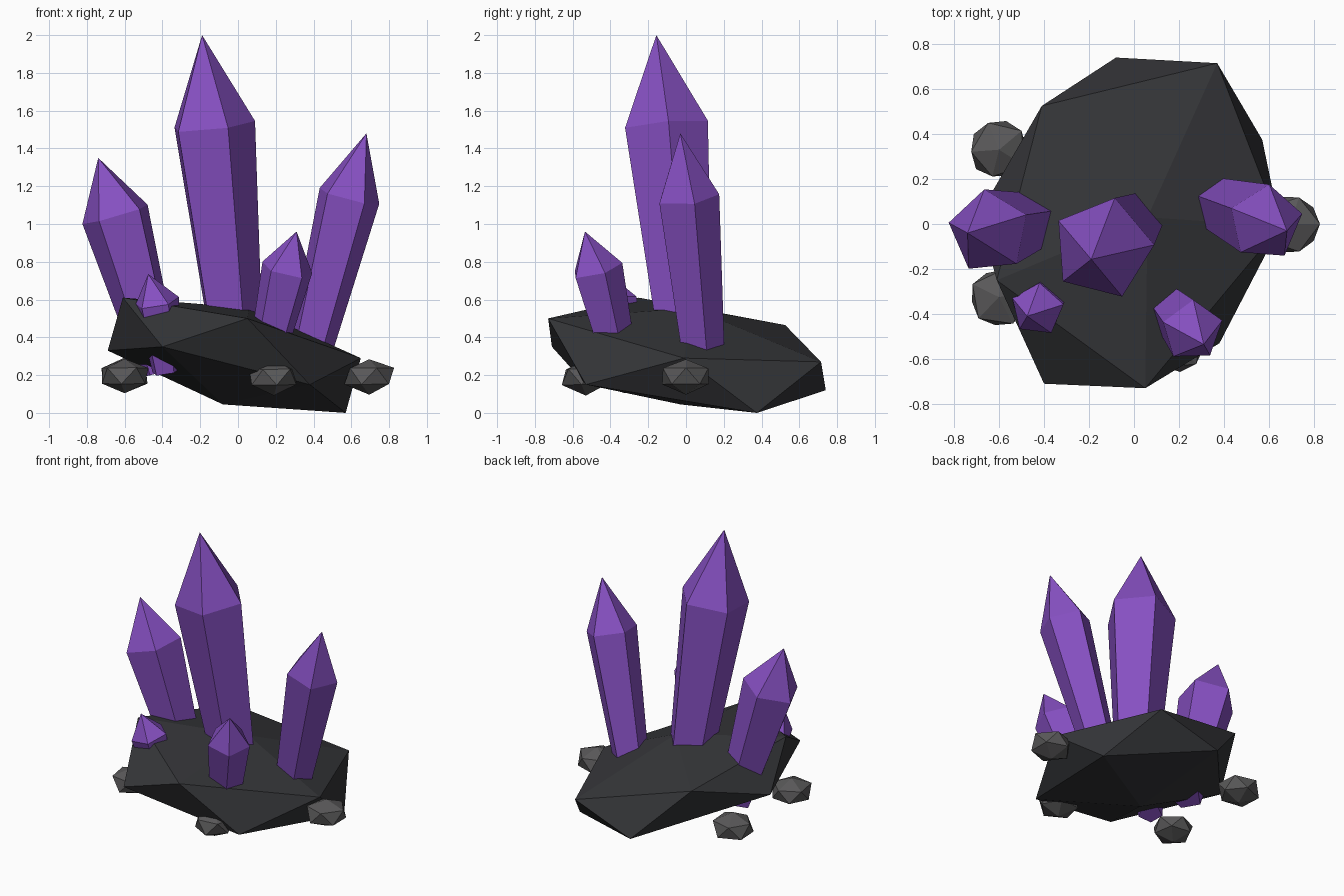
import bpy, bmesh, math, random
from mathutils import Vector, Matrix

if "Cube" in bpy.data.objects:
    bpy.data.objects.remove(bpy.data.objects["Cube"])

random.seed(4)


def material(name, rgb):
    m = bpy.data.materials.new(name)
    m.diffuse_color = (*rgb, 1)
    m.use_nodes = True
    m.node_tree.nodes["Principled BSDF"].inputs["Base Color"].default_value = m.diffuse_color
    return m


PURPLE = material("purple_crystal", (0.24, 0.08, 0.54))
DARK = material("dark_stone", (0.035, 0.036, 0.04))
GREY = material("grey_stone", (0.10, 0.098, 0.10))


def finish(name, bm, mat):
    bmesh.ops.recalc_face_normals(bm, faces=bm.faces)
    me = bpy.data.meshes.new(name)
    bm.to_mesh(me)
    bm.free()
    me.materials.append(mat)
    ob = bpy.data.objects.new(name, me)
    bpy.context.collection.objects.link(ob)
    return ob


# Base rock: an irregular icosahedron, two staggered rings of five and two poles
def base_rock():
    bm = bmesh.new()
    top = bm.verts.new((0.06, 0.03, 0.555))
    bottom = bm.verts.new((-0.08, -0.03, 0.045))
    up = [bm.verts.new(p) for p in (
        (0.05, -0.73, 0.50), (0.65, -0.01, 0.29), (0.37, 0.715, 0.27),
        (-0.41, 0.525, 0.465), (-0.61, -0.25, 0.61))]
    low = [bm.verts.new(p) for p in (
        (0.38, -0.53, 0.15), (0.57, 0.375, 0.0), (-0.08, 0.74, 0.12),
        (-0.69, 0.04, 0.33), (-0.40, -0.71, 0.35))]
    for i in range(5):
        j = (i + 1) % 5
        bm.faces.new((top, up[i], up[j]))
        bm.faces.new((up[i], low[i], up[j]))
        bm.faces.new((low[i], low[j], up[j]))
        bm.faces.new((bottom, low[j], low[i]))
    finish("base_rock", bm, DARK)


# Crystal: five-sided shaft widening from the foot to the shoulder, then a point
def crystal(name, foot, shoulder, tip, r_foot, r_shoulder, phase):
    foot, shoulder, tip = Vector(foot), Vector(shoulder), Vector(tip)
    turn = Vector((0, 0, 1)).rotation_difference(tip - foot)
    bm = bmesh.new()

    def ring(centre, r):
        angles = [math.radians(phase + 72 * i) for i in range(5)]
        return [bm.verts.new(centre + turn @ Vector((r * math.cos(a), r * math.sin(a), 0)))
                for a in angles]

    a, b = ring(foot, r_foot), ring(shoulder, r_shoulder)
    point = bm.verts.new(tip)
    bm.faces.new(a[::-1])
    for i in range(5):
        j = (i + 1) % 5
        bm.faces.new((a[i], a[j], b[j], b[i]))
        bm.faces.new((b[i], b[j], point))
    finish(name, bm, PURPLE)


# Pebble: flattened icosahedron with slightly uneven corners
def pebble(name, centre, angle):
    bm = bmesh.new()
    bmesh.ops.create_icosphere(bm, subdivisions=1, radius=1)
    for v in bm.verts:
        v.co *= random.uniform(0.94, 1.06)
    bmesh.ops.transform(bm, verts=bm.verts, matrix=Matrix.Translation(centre)
                        @ Matrix.Rotation(math.radians(angle), 4, 'Z')
                        @ Matrix.Diagonal((0.142, 0.142, 0.094, 1)))
    finish(name, bm, GREY)


base_rock()
crystal("centre_crystal", (0.0, 0.01, 0.2), (-0.14, -0.108, 1.52), (-0.19, -0.157, 2.0), 0.137, 0.232, 4)
crystal("left_crystal", (-0.41, 0.02, 0.22), (-0.645, -0.035, 1.05), (-0.74, -0.04, 1.35), 0.115, 0.19, 24)
crystal("right_crystal", (0.335, 0.10, 0.15), (0.585, 0.005, 1.145), (0.68, -0.03, 1.48), 0.11, 0.172, 13)
crystal("front_right_crystal", (0.13, -0.34, 0.2), (0.26, -0.475, 0.76), (0.31, -0.535, 0.96), 0.092, 0.142, 18)
crystal("front_left_crystal", (-0.38, -0.29, 0.22), (-0.43, -0.38, 0.587), (-0.475, -0.41, 0.735), 0.08, 0.122, 12)

pebble("left_front_pebble", (-0.60, -0.325, 0.195), 10)
pebble("left_back_pebble", (-0.60, 0.33, 0.195), 40)
pebble("front_pebble", (0.19, -0.53, 0.19), 25)
pebble("right_pebble", (0.695, 0.0, 0.195), 0)
